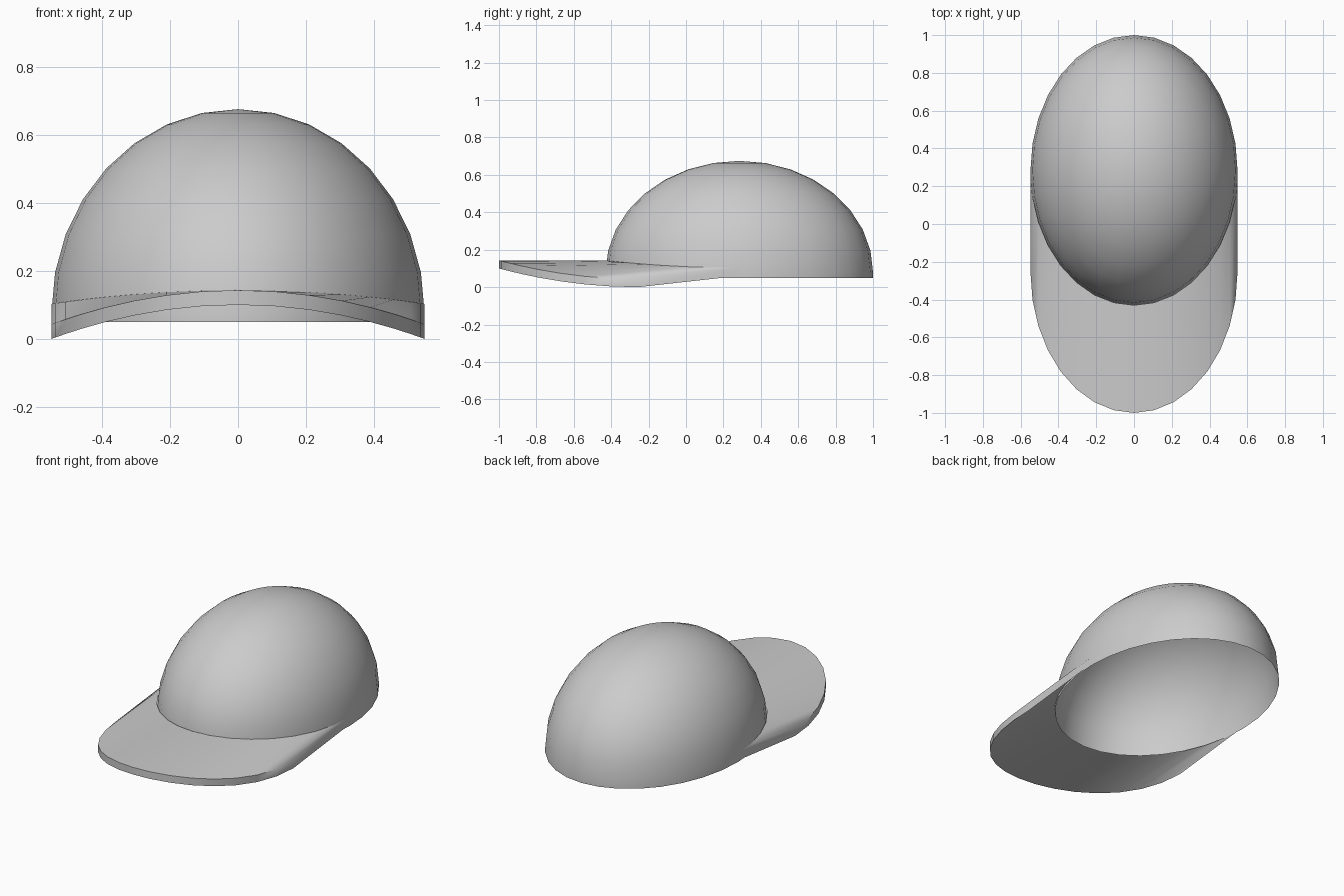
import bpy, bmesh
from math import sin, cos, pi

if "Cube" in bpy.data.objects:
    bpy.data.objects.remove(bpy.data.objects["Cube"])

RX, RY, CY = 0.548, 0.715, 0.285   # crown half width, half length, centre


def finish(bm, name, angle):
    bmesh.ops.recalc_face_normals(bm, faces=bm.faces[:])
    mesh = bpy.data.meshes.new(name)
    bm.to_mesh(mesh)
    bm.free()
    ob = bpy.data.objects.new(name, mesh)
    bpy.context.collection.objects.link(ob)
    bpy.ops.object.select_all(action='DESELECT')
    ob.select_set(True)
    bpy.context.view_layer.objects.active = ob
    bpy.ops.object.shade_smooth_by_angle(angle=angle)
    return ob


# Crown: open half ellipsoid with a short straight skirt
bm = bmesh.new()
bmesh.ops.create_uvsphere(bm, u_segments=32, v_segments=16, radius=1)
bmesh.ops.delete(bm, geom=[v for v in bm.verts if v.co.z < -0.01], context='VERTS')
for v in bm.verts:
    v.co = (v.co.x * RX, v.co.y * RY + CY, v.co.z * 0.596 + 0.079)
rim = [e for e in bm.edges if e.is_boundary]
skirt = bmesh.ops.extrude_edge_only(bm, edges=rim)['geom']
for v in skirt:
    if isinstance(v, bmesh.types.BMVert):
        v.co.z = 0.05
finish(bm, "crown", 0.7)

# Brim: arched strip lofted from the crown's front rim to the outer edge
bm = bmesh.new()
rows = []
for i in range(17):
    t = pi * i / 16
    x, s, c2 = RX * cos(t), sin(t), cos(t) ** 2
    y_in, y_out = CY - RY * s, -0.255 - 0.745 * s
    z_in, z_out = 0.143 - 0.04 * c2, 0.143 - 0.1 * c2
    section = [(y_in, z_in), (y_out, z_out), (y_out, z_out - 0.043), (y_in, z_in - 0.043)]
    rows.append([bm.verts.new((x, y, z)) for y, z in section])
for a, b in zip(rows, rows[1:]):
    for k in range(3):
        bm.faces.new((a[k], b[k], b[k + 1], a[k + 1]))
for end in (rows[0], rows[-1]):
    bm.faces.new(end)
finish(bm, "brim", 0.7)
